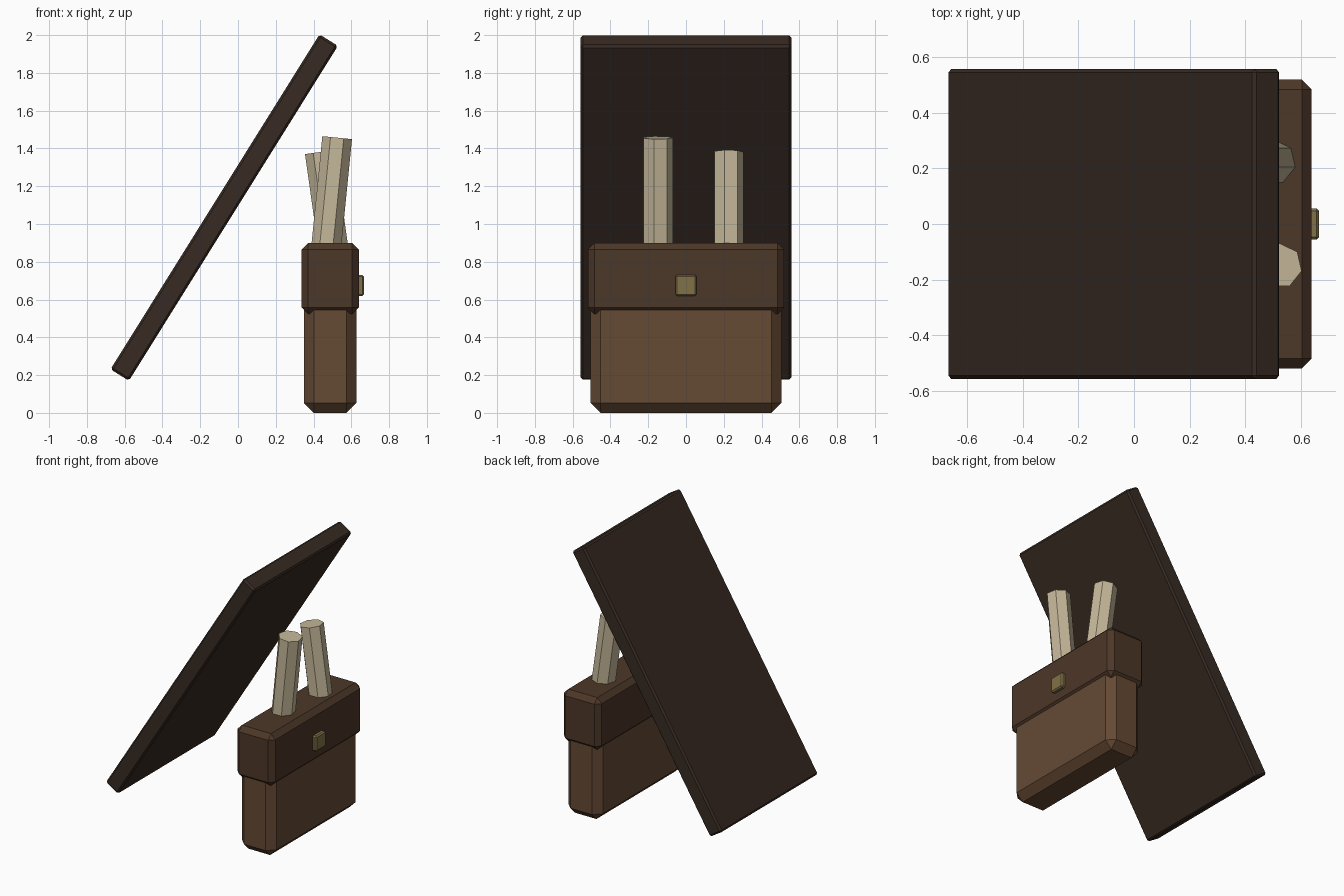
import bpy, bmesh
from mathutils import Matrix, Vector

if "Cube" in bpy.data.objects:
    bpy.data.objects.remove(bpy.data.objects["Cube"])


def material(name, rgb):
    m = bpy.data.materials.new(name)
    m.diffuse_color = (*rgb, 1)
    m.use_nodes = True
    m.node_tree.nodes["Principled BSDF"].inputs["Base Color"].default_value = m.diffuse_color
    return m


BOARD = material("dark_wood", (0.038, 0.023, 0.016))
BODY = material("leather", (0.13, 0.067, 0.034))
FLAP = material("dark_leather", (0.073, 0.038, 0.021))
BONE = material("pale_wood", (0.56, 0.48, 0.32))
BRASS = material("brass", (0.22, 0.165, 0.065))


def finish(name, bm, mat):
    me = bpy.data.meshes.new(name)
    bm.to_mesh(me)
    bm.free()
    me.materials.append(mat)
    ob = bpy.data.objects.new(name, me)
    bpy.context.collection.objects.link(ob)
    return ob


def chamfer_box(name, centre, size, chamfer, mat, tilt=0):
    """Box with single-segment chamfers, leaning about y."""
    bm = bmesh.new()
    bmesh.ops.create_cube(bm, size=1, matrix=Matrix.Diagonal((*size, 1)))
    bmesh.ops.bevel(bm, geom=bm.edges[:], offset=chamfer, segments=1,
                    profile=0.5, affect='EDGES')
    ob = finish(name, bm, mat)
    ob.location = centre
    ob.rotation_euler = (0, tilt, 0)
    return ob


def stick(name, top, length, tilt, radius=0.081):
    """Seven-sided rod hanging from the centre of its top face."""
    bm = bmesh.new()
    bmesh.ops.create_cone(bm, cap_ends=True, segments=7, radius1=radius,
                          radius2=radius, depth=length,
                          matrix=Matrix.Translation((0, 0, -length / 2)))
    ob = finish(name, bm, BONE)
    ob.location = Vector(top)
    ob.rotation_euler = (0, tilt, 0)
    return ob


# Leaning board
chamfer_box("leaning_board", (-0.073, 0, 1.087), (0.115, 1.115, 2.09), 0.012, BOARD, 0.558)

# Pouch: body, flap and clasp
chamfer_box("pouch_body", (0.488, 0, 0.4), (0.277, 1.01, 0.8), 0.052, BODY)
chamfer_box("pouch_flap", (0.488, 0, 0.712), (0.303, 1.04, 0.376), 0.035, FLAP)
chamfer_box("clasp", (0.642, 0, 0.675), (0.05, 0.112, 0.112), 0.009, BRASS)

# Two sticks poking out of the pouch
stick("front_stick", (0.525, -0.151, 1.457), 0.8, 0.1)
stick("back_stick", (0.433, 0.223, 1.381), 0.75, -0.14)
